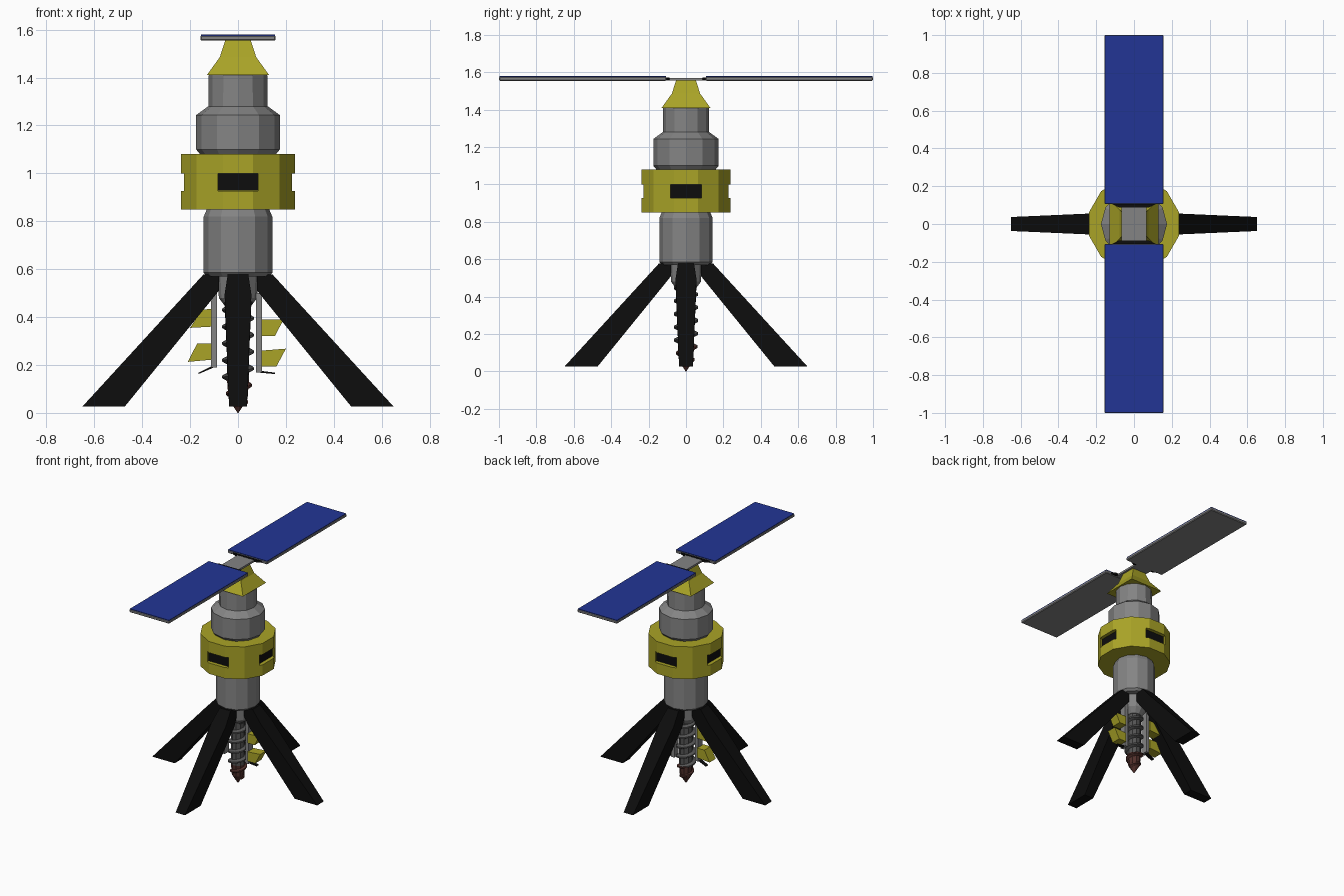
import bpy, bmesh, math
from mathutils import Matrix

if "Cube" in bpy.data.objects:
    bpy.data.objects.remove(bpy.data.objects["Cube"])


def material(name, rgb):
    m = bpy.data.materials.new(name)
    m.diffuse_color = (*rgb, 1)
    m.use_nodes = True
    m.node_tree.nodes["Principled BSDF"].inputs["Base Color"].default_value = m.diffuse_color
    return m


GREY = material("body_grey", (0.23, 0.23, 0.23))
YELLOW = material("yellow", (0.40, 0.37, 0.02))
BLACK = material("black", (0.004, 0.004, 0.004))
BLUE = material("panel_blue", (0.016, 0.036, 0.30))
STEEL = material("drill_grey", (0.09, 0.09, 0.09))
BROWN = material("drill_tip_brown", (0.085, 0.03, 0.025))


def finish(name, bm, *mats):
    bmesh.ops.recalc_face_normals(bm, faces=bm.faces)
    me = bpy.data.meshes.new(name)
    bm.to_mesh(me)
    bm.free()
    for m in mats:
        me.materials.append(m)
    ob = bpy.data.objects.new(name, me)
    bpy.context.collection.objects.link(ob)
    return ob


def lathe(bm, profile, sides, start=0.0):
    """Closed faceted solid from (radius, z) rows, bottom to top."""
    rings = []
    for r, z in profile:
        rings.append([bm.verts.new((r * math.cos(start + 2 * math.pi * i / sides),
                                    r * math.sin(start + 2 * math.pi * i / sides), z))
                      for i in range(sides)])
    for a, b in zip(rings, rings[1:]):
        for i in range(sides):
            j = (i + 1) % sides
            bm.faces.new((a[i], a[j], b[j], b[i]))
    bm.faces.new(rings[0][::-1])
    bm.faces.new(rings[-1])


def turned(name, mat, profile, sides, start=0.0):
    bm = bmesh.new()
    lathe(bm, profile, sides, start)
    return finish(name, bm, mat)


def slab(name, mat, pts, angle=0.0):
    """Side outline of (x, z, half width in y), spun about z by angle."""
    bm = bmesh.new()
    a = [bm.verts.new((x, -w, z)) for x, z, w in pts]
    b = [bm.verts.new((x, w, z)) for x, z, w in pts]
    bm.faces.new(a)
    bm.faces.new(b[::-1])
    for i in range(len(pts)):
        j = (i + 1) % len(pts)
        bm.faces.new((a[i], b[i], b[j], a[j]))
    bm.transform(Matrix.Rotation(angle, 4, 'Z'))
    return finish(name, bm, mat)


def box(name, mat, lo, hi, angle=0.0):
    bm = bmesh.new()
    bmesh.ops.create_cube(bm, size=1)
    for v in bm.verts:
        v.co = [lo[k] + (v.co[k] + 0.5) * (hi[k] - lo[k]) for k in range(3)]
    bm.transform(Matrix.Rotation(angle, 4, 'Z'))
    return finish(name, bm, mat)


# Main body: lower barrel, upper drum and neck
turned("lower_barrel", GREY, [(0.128, 0.57), (0.143, 0.585), (0.143, 0.82), (0.128, 0.855)], 12)
turned("upper_drum", GREY, [(0.15, 1.07), (0.175, 1.10), (0.175, 1.243),
                            (0.124, 1.28), (0.122, 1.415)], 12)
turned("drill_collar", GREY, [(0.05, 0.44), (0.08, 0.48), (0.085, 0.58)], 12)

# Yellow equipment ring with four recessed windows
ring = turned("equipment_ring", YELLOW, [(0.2459, 0.85), (0.2459, 1.08)], 12, math.radians(15))
for i, side in enumerate(("right", "back", "left", "front")):
    ang = i * math.pi / 2
    cut = box("window_cutter_" + side, YELLOW, (0.208, -0.083, 0.927), (0.3, 0.083, 1.0), ang)
    cut.hide_render = True
    cut.hide_viewport = False
    mod = ring.modifiers.new("cut_" + side, 'BOOLEAN')
    mod.operation, mod.solver, mod.object = 'DIFFERENCE', 'EXACT', cut
bpy.context.view_layer.update()
cut_mesh = bpy.data.meshes.new_from_object(
    ring.evaluated_get(bpy.context.evaluated_depsgraph_get()))
ring.modifiers.clear()
ring.data = cut_mesh
for ob in [o for o in bpy.data.objects if o.name.startswith("window_cutter")]:
    bpy.data.objects.remove(ob)
for i, side in enumerate(("right", "back", "left", "front")):
    box("window_" + side, BLACK, (0.206, -0.0825, 0.9275), (0.2125, 0.0825, 0.9995),
        i * math.pi / 2)

# Four-sided yellow cap
s = math.sqrt(2)
turned("top_cap", YELLOW, [(0.13 * s, 1.41), (0.076 * s, 1.485), (0.053 * s, 1.555)],
       4, math.pi / 4)

# Solar panels on a thin mount with dark hinges
box("panel_mount", GREY, (-0.066, -0.115, 1.556), (0.066, 0.115, 1.57))
for side, sy in (("back", 1), ("front", -1)):
    y0, y1 = sorted((0.105 * sy, 1.0 * sy))
    frame = box(side + "_panel_frame", GREY, (-0.157, y0, 1.554), (0.157, y1, 1.576))
    bev = frame.modifiers.new("edge", 'BEVEL')
    bev.width, bev.segments = 0.005, 1
    box(side + "_panel_cells", BLUE, (-0.154, y0 + 0.003, 1.574), (0.154, y1 - 0.003, 1.579))
    bm = bmesh.new()
    rows = [[bm.verts.new((x, y * sy, z)) for x, y in
             ((-0.12, 0.108), (-0.08, 0.088), (0.08, 0.088), (0.12, 0.108))]
            for z in (1.558, 1.572)]
    bm.faces.new(rows[0])
    bm.faces.new(rows[1])
    for k in range(4):
        n = (k + 1) % 4
        bm.faces.new((rows[0][k], rows[0][n], rows[1][n], rows[1][k]))
    finish(side + "_panel_hinge", bm, BLACK)

# Four splayed legs
leg = [(0.08, 0.577, 0.043), (0.145, 0.577, 0.043), (0.22, 0.495, 0.056),
       (0.65, 0.026, 0.037), (0.473, 0.026, 0.037), (0.12, 0.46, 0.056), (0.08, 0.51, 0.045)]
for i, side in enumerate(("right", "back", "left", "front")):
    slab(side + "_leg", BLACK, leg, i * math.pi / 2)

# Drill: tapered core and spiral flight, brown near the tip
bm = bmesh.new()
lathe(bm, [(0.002, 0.0), (0.028, 0.04), (0.04, 0.06), (0.046, 0.14), (0.046, 0.30), (0.046, 0.48)], 10)
prev = None
turns, per = 6, 14
for i in range(turns * per + 1):
    t = i / (turns * per)
    z = 0.045 + 0.42 * t
    a = 2 * math.pi * i / per
    core = 0.025 + 0.016 * min(1, t * 5)
    out = 0.042 + 0.024 * min(1, t * 4)
    cur = [bm.verts.new((r * math.cos(a), r * math.sin(a), z + dz))
           for r, dz in ((core, -0.016), (out, -0.005), (out, 0.005), (core, 0.016))]
    if prev:
        for k in range(4):
            n = (k + 1) % 4
            bm.faces.new((prev[k], prev[n], cur[n], cur[k]))
    else:
        bm.faces.new(cur)
    prev = cur
bm.faces.new(prev)
for f in bm.faces:
    f.material_index = 1 if f.calc_center_median().z < 0.14 else 0
finish("drill", bm, STEEL, BROWN)

# Sampling rods beside the drill, each with two yellow fins and a spike
W = 0.035
rods = {
    "left": ((-0.113, -0.088, 0.19),
             [[(-0.11, 0.435), (-0.15, 0.43), (-0.20, 0.355), (-0.11, 0.36)],
              [(-0.11, 0.29), (-0.17, 0.29), (-0.21, 0.213), (-0.11, 0.222)]],
             [(-0.10, 0.20), (-0.165, 0.168), (-0.165, 0.162), (-0.10, 0.19)]),
    "right": ((0.075, 0.10, 0.168),
              [[(0.098, 0.39), (0.19, 0.39), (0.155, 0.322), (0.098, 0.322)],
               [(0.098, 0.26), (0.20, 0.268), (0.16, 0.193), (0.098, 0.193)]],
              [(0.09, 0.176), (0.155, 0.168), (0.155, 0.162), (0.09, 0.168)]),
}
for side, ((x0, x1, z0), fins, spike) in rods.items():
    box(side + "_rod", GREY, (x0, -0.025, z0), (x1, 0.025, 0.50))
    for n, fin in enumerate(fins):
        slab("%s_fin_%d" % (side, n + 1), YELLOW, [(x, z, W) for x, z in fin])
    slab(side + "_spike", BLACK, [(x, z, 0.012) for x, z in spike])
